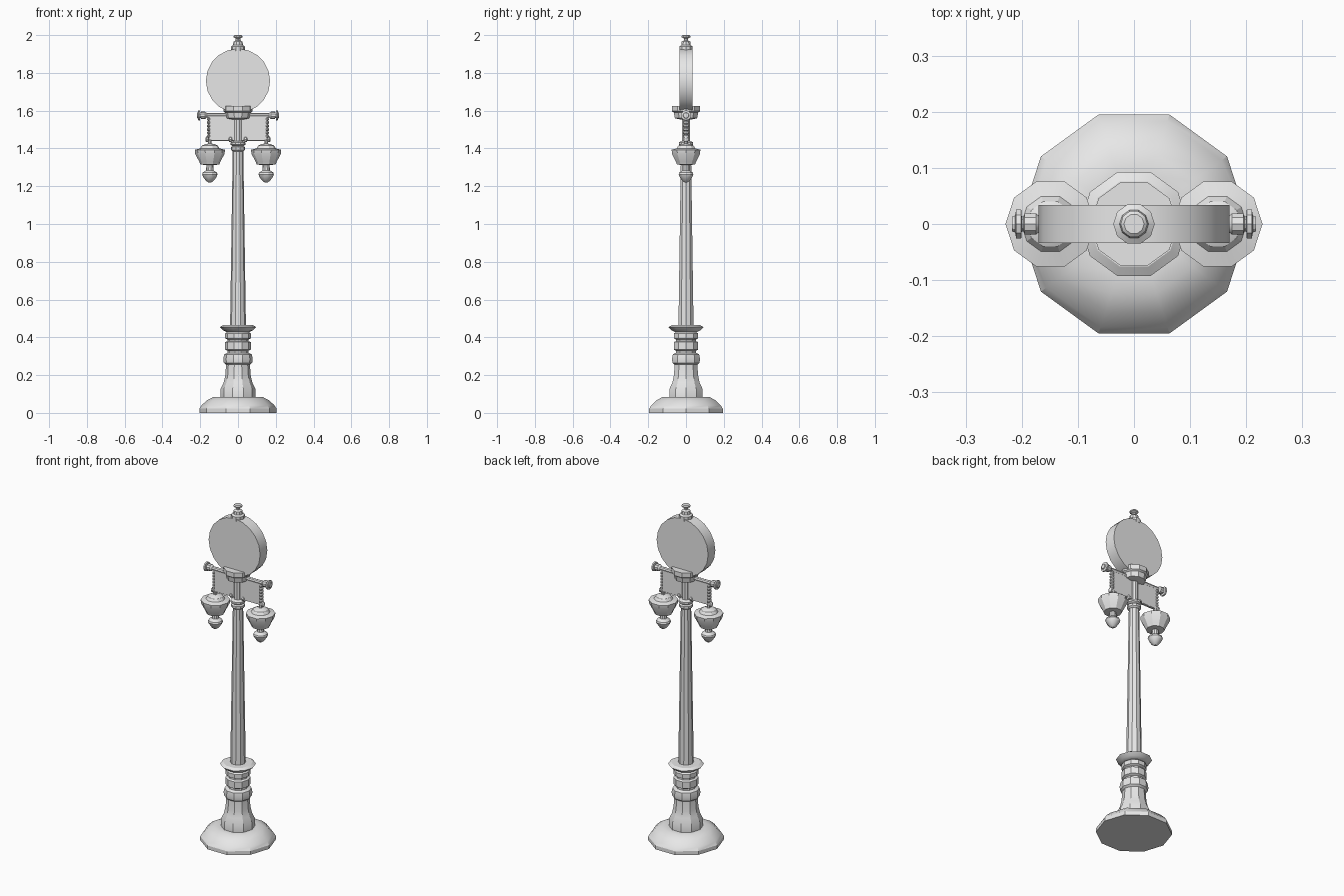
import bpy, bmesh, math
from mathutils import Matrix, Vector

cube = bpy.data.objects.get("Cube")
if cube:
    bpy.data.objects.remove(cube, do_unlink=True)

metal = bpy.data.materials.new("light_grey_metal")
metal.use_nodes = True
GREY = (0.8, 0.8, 0.8, 1)
metal.diffuse_color = GREY
for node in metal.node_tree.nodes:
    if node.type == 'BSDF_PRINCIPLED':
        node.inputs["Base Color"].default_value = GREY


def finish(name, bm):
    """Turn a bmesh into a named, coloured object with sharp edges kept."""
    bmesh.ops.recalc_face_normals(bm, faces=bm.faces)
    mesh = bpy.data.meshes.new(name)
    bm.to_mesh(mesh)
    bm.free()
    mesh.materials.append(metal)
    obj = bpy.data.objects.new(name, mesh)
    bpy.context.collection.objects.link(obj)
    bpy.ops.object.select_all(action='DESELECT')
    obj.select_set(True)
    bpy.context.view_layer.objects.active = obj
    bpy.ops.object.shade_smooth_by_angle(angle=math.radians(30))
    return obj


def lathe(name, profile, sides=10, matrix=Matrix()):
    """Spin (radius, height) points about the vertical axis and cap the ends."""
    bm = bmesh.new()
    rings = []
    for r, h in profile:
        ring = []
        for i in range(sides):
            a = 2 * math.pi * i / sides
            ring.append(bm.verts.new(matrix @ Vector((r * math.cos(a), r * math.sin(a), h))))
        rings.append(ring)
    for low, high in zip(rings, rings[1:]):
        for i in range(sides):
            j = (i + 1) % sides
            bm.faces.new((low[i], low[j], high[j], high[i]))
    bm.faces.new(rings[0][::-1])
    bm.faces.new(rings[-1])
    return finish(name, bm)


def box(name, size, centre):
    bm = bmesh.new()
    bmesh.ops.create_cube(bm, size=1)
    bmesh.ops.scale(bm, vec=size, verts=bm.verts)
    bmesh.ops.translate(bm, vec=centre, verts=bm.verts)
    return finish(name, bm)


def along_x(x, z, side=1):
    return Matrix.Translation((x, 0, z)) @ Matrix.Rotation(side * math.pi / 2, 4, 'Y')


# Foot, bell and stacked rings
lathe("base_foot", [(.205, 0), (.205, .022), (.193, .04), (.165, .066), (.13, .085), (.09, .085)])
lathe("base_bell", [(.093, .08), (.093, .125), (.076, .16), (.067, .2), (.063, .262)])
lathe("base_rings", [
    (.063, .255), (.075, .265), (.078, .285), (.073, .31), (.055, .318), (.055, .328),
    (.068, .335), (.068, .375), (.055, .38), (.055, .388),
    (.068, .395), (.068, .42), (.055, .43)])
lathe("base_collar", [(.06, .428), (.08, .437), (.097, .454), (.08, .464), (.04, .464)])

# Tapered pole with neck rings and upper post
lathe("pole", [(.042, .46), (.028, 1.39)])
lathe("pole_neck", [(.03, 1.385), (.038, 1.393), (.038, 1.407), (.028, 1.412),
                    (.04, 1.42), (.04, 1.432), (.022, 1.44)])
lathe("upper_post", [(.022, 1.43), (.022, 1.57)])
lathe("clock_cradle", [(.03, 1.553), (.062, 1.56), (.068, 1.59), (.078, 1.597),
                       (.078, 1.625), (.04, 1.625)])

# Round clock case and finial
bm = bmesh.new()
bmesh.ops.create_cone(bm, cap_ends=True, segments=20, radius1=.17, radius2=.17, depth=.068)
bmesh.ops.transform(bm, verts=bm.verts, matrix=Matrix.Translation((0, 0, 1.758))
                    @ Matrix.Rotation(math.pi / 2, 4, 'X'))
finish("clock_case", bm)
lathe("finial", [(.037, 1.915), (.037, 1.94), (.026, 1.947), (.024, 1.965), (.012, 1.972),
                 (.012, 1.983), (.024, 1.988), (.024, 1.995), (.018, 2.0)])

# Cross bars and hanging panel
lathe("upper_bar", [(.012, -.19), (.012, .19)], 8, along_x(0, 1.575))
lathe("lower_bar", [(.008, -.165), (.008, .165)], 8, along_x(0, 1.448))
box("sign_panel", (.312, .016, .125), (0, 0, 1.507))

for side, word in ((1, "left"), (-1, "right")):
    # Turned knob on the end of the upper bar
    lathe(word + "_bar_knob", [
        (.012, .165), (.02, .175), (.02, .195), (.014, .197), (.014, .2),
        (.027, .201), (.027, .21), (.016, .212), (.014, .217)], 10, along_x(0, 1.575, side))
    # Small collars on the lower bar
    for label, x in (("inner", .04), ("outer", .163)):
        lathe(f"{word}_{label}_collar", [(.008, -.01), (.015, -.005), (.015, .005), (.008, .01)],
              8, along_x(side * x, 1.448))
    # Beaded trim down the panel edge
    for i in range(6):
        lathe(f"{word}_trim_bead_{i + 1}", [(.008, -.009), (.017, -.004), (.017, .004), (.008, .009)],
              8, Matrix.Translation((side * .155, 0, 1.465 + i * .018)) @ Matrix.Diagonal((.5, 1, 1, 1)))
    # Hanging lamp: hanger, flared shade and drop
    place = Matrix.Translation((side * .149, 0, 0))
    lathe(word + "_lamp_hanger", [(.01, 1.415), (.01, 1.45)], 8, place)
    lathe(word + "_lamp_shade", [
        (.02, 1.312), (.05, 1.315), (.056, 1.33), (.078, 1.372), (.08, 1.393),
        (.052, 1.4), (.042, 1.415), (.022, 1.424), (.012, 1.425)], 10, place)
    lathe(word + "_lamp_drop", [
        (.008, 1.22), (.022, 1.23), (.036, 1.25), (.041, 1.263), (.038, 1.272),
        (.02, 1.284), (.018, 1.315)], 10, place)
